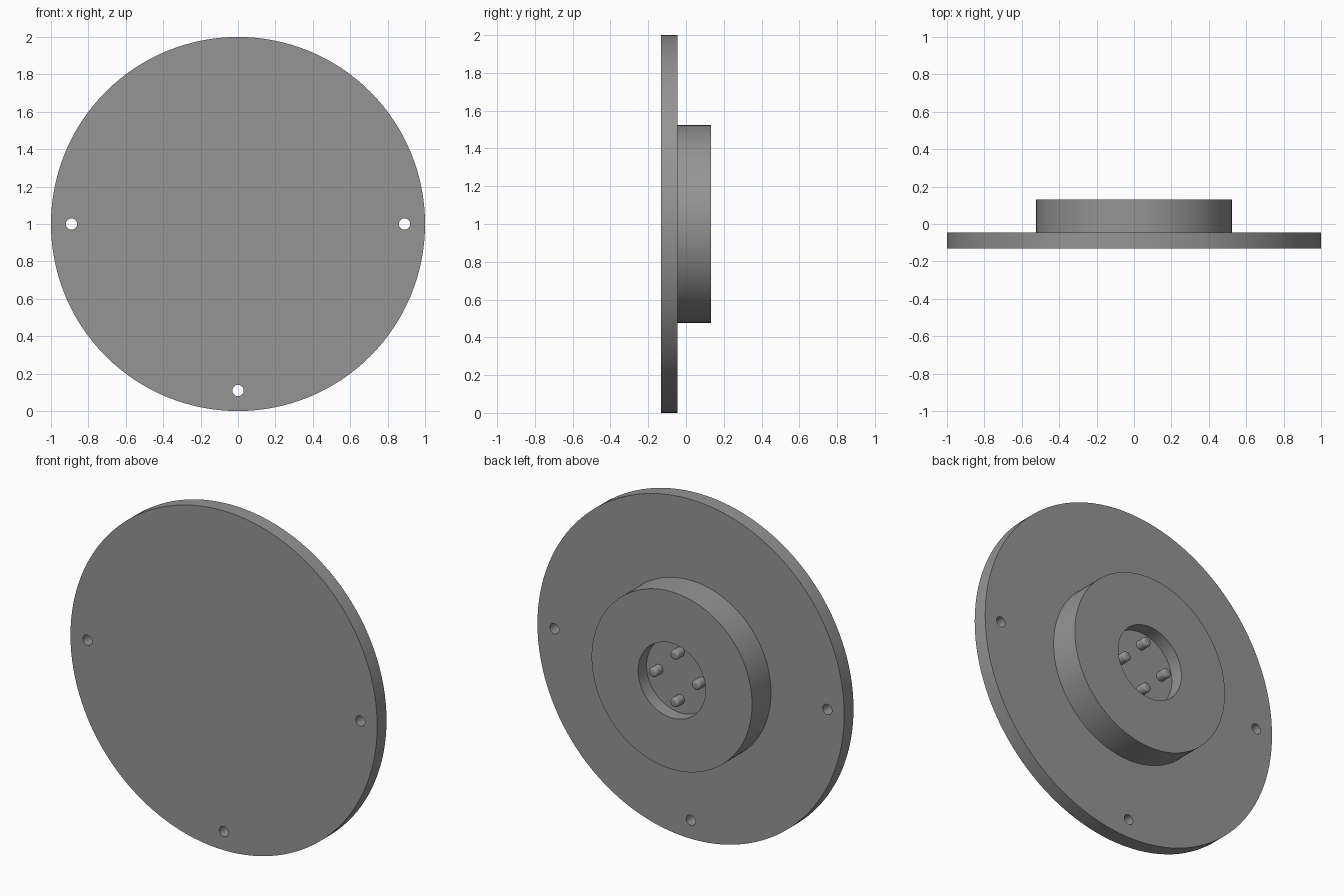
import bpy, bmesh, math

if "Cube" in bpy.data.objects:
    bpy.data.objects.remove(bpy.data.objects["Cube"])

SEG = 128
CZ = 1.0            # height of the disc axis
BOLT_R = 0.89       # radius of the bolt circle
HOLE_R = 0.03
FLOOR_Y = 0.053     # floor of the socket

grey = bpy.data.materials.new("plain grey")
grey.diffuse_color = (0.3, 0.3, 0.3, 1)
grey.use_nodes = True
grey.node_tree.nodes["Principled BSDF"].inputs["Base Color"].default_value = grey.diffuse_color


def lathe(name, profile, x=0.0, z=CZ, seg=SEG):
    """Closed solid turned about a line along y; profile is (radius, y) from front to back."""
    bm = bmesh.new()
    rings = []
    for r, y in profile:
        rings.append([bm.verts.new((x + r * math.cos(2 * math.pi * i / seg), y,
                                    z + r * math.sin(2 * math.pi * i / seg)))
                      for i in range(seg)])
    for a, b in zip(rings, rings[1:]):
        for i in range(seg):
            j = (i + 1) % seg
            bm.faces.new((a[i], a[j], b[j], b[i]))
    bm.faces.new(rings[0])
    bm.faces.new(rings[-1])
    bmesh.ops.recalc_face_normals(bm, faces=bm.faces)
    mesh = bpy.data.meshes.new(name)
    bm.to_mesh(mesh)
    bm.free()
    mesh.materials.append(grey)
    ob = bpy.data.objects.new(name, mesh)
    bpy.context.collection.objects.link(ob)
    return ob


def activate(ob):
    bpy.ops.object.select_all(action='DESELECT')
    ob.select_set(True)
    bpy.context.view_layer.objects.active = ob


def smooth(ob):
    activate(ob)
    bpy.ops.object.shade_smooth_by_angle(angle=math.radians(30))


# Disc with a raised hub and a round socket in its back
body = lathe("disc_and_hub", [(1.0, -0.132), (1.0, -0.045), (0.523, -0.045),
                              (0.523, 0.132), (0.22, 0.132), (0.22, FLOOR_Y)])

# Three bolt holes: left, right and bottom
for x, z in ((-BOLT_R, CZ), (BOLT_R, CZ), (0, CZ - BOLT_R)):
    cutter = lathe("hole_cutter", [(HOLE_R, -0.3), (HOLE_R, 0.3)], x, z, 32)
    cutter.hide_render = True
    activate(body)
    mod = body.modifiers.new("bolt_hole", 'BOOLEAN')
    mod.operation = 'DIFFERENCE'
    mod.solver = 'EXACT'
    mod.object = cutter
    bpy.ops.object.modifier_apply(modifier=mod.name)
    bpy.data.objects.remove(cutter)
smooth(body)

# Four contact pins with rounded tips, standing on the socket floor
PIN_R, TIP_Y, ROUND = 0.028, 0.113, 0.014
tip = [(PIN_R - ROUND + ROUND * math.cos(t), TIP_Y - ROUND + ROUND * math.sin(t))
       for t in (math.radians(a) for a in (0, 22.5, 45, 67.5, 90))]
for name, dx, dz in (("pin_top", 0, 1), ("pin_bottom", 0, -1),
                     ("pin_left", -1, 0), ("pin_right", 1, 0)):
    smooth(lathe(name, [(PIN_R, FLOOR_Y)] + tip, 0.14 * dx, CZ + 0.14 * dz, 32))
